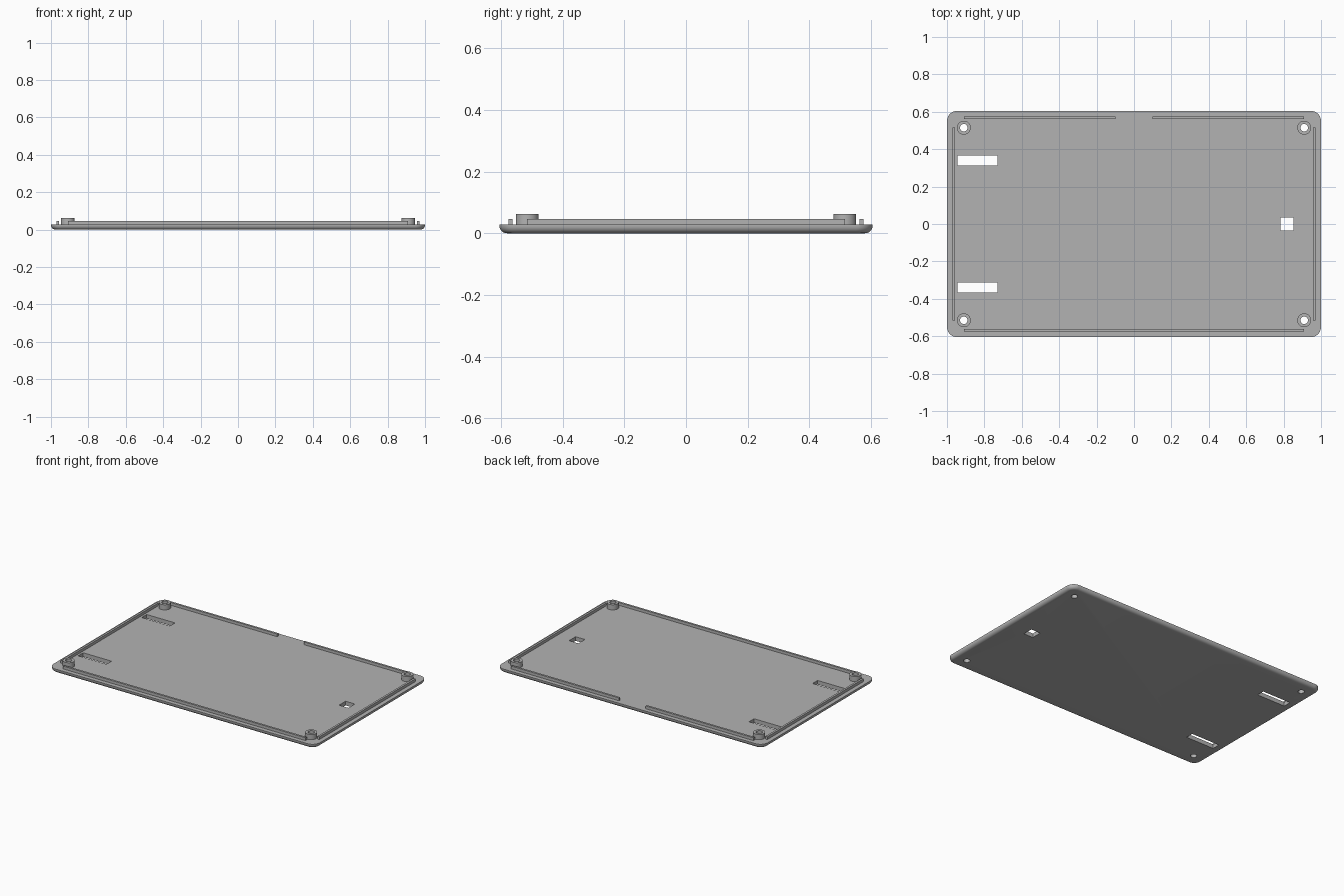
import bpy
import bmesh
from math import sin, cos, pi

if "Cube" in bpy.data.objects:
    bpy.data.objects.remove(bpy.data.objects["Cube"])

HALF_X, HALF_Y = 1.0, 0.605
PLATE_TOP, RIDGE_TOP, BOSS_TOP = 0.028, 0.047, 0.063
CORNER, FILLET = 0.055, 0.024
BOSS_X, BOSS_Y = 0.91, 0.515

grey = bpy.data.materials.new("light grey")
grey.use_nodes = True
colour = (0.45, 0.45, 0.45, 1)
grey.diffuse_color = colour
grey.node_tree.nodes["Principled BSDF"].inputs["Base Color"].default_value = colour


def finish(name, bm):
    bmesh.ops.recalc_face_normals(bm, faces=bm.faces)
    mesh = bpy.data.meshes.new(name)
    bm.to_mesh(mesh)
    bm.free()
    mesh.materials.append(grey)
    obj = bpy.data.objects.new(name, mesh)
    bpy.context.collection.objects.link(obj)
    return obj


def loft(name, rings):
    """Closed solid through rings with equal point counts."""
    bm = bmesh.new()
    loops = [[bm.verts.new(p) for p in ring] for ring in rings]
    n = len(loops[0])
    for low, high in zip(loops, loops[1:]):
        for i in range(n):
            j = (i + 1) % n
            bm.faces.new((low[i], low[j], high[j], high[i]))
    bm.faces.new(loops[0][::-1])
    bm.faces.new(loops[-1])
    return finish(name, bm)


def rounded_rect(inset, z, steps=10):
    r = CORNER - inset
    points = []
    for quarter, (sx, sy) in enumerate([(1, 1), (-1, 1), (-1, -1), (1, -1)]):
        for k in range(steps + 1):
            a = (quarter + k / steps) * pi / 2
            points.append((sx * (HALF_X - CORNER) + r * cos(a),
                           sy * (HALF_Y - CORNER) + r * sin(a), z))
    return points


def box(name, x0, x1, y0, y1, z0, z1):
    outline = [(x0, y0), (x1, y0), (x1, y1), (x0, y1)]
    return loft(name, [[(x, y, z) for x, y in outline] for z in (z0, z1)])


def cylinder(name, x, y, r, z0, z1, n=40):
    return loft(name, [[(x + r * cos(2 * pi * i / n), y + r * sin(2 * pi * i / n), z)
                        for i in range(n)] for z in (z0, z1)])


def cut(target, cutter):
    mod = target.modifiers.new("cut", "BOOLEAN")
    mod.operation = "DIFFERENCE"
    mod.solver = "EXACT"
    mod.object = cutter
    cutter.hide_render = True
    cutter.hide_set(True)
    cutter.display_type = "WIRE"


# Base plate with rounded corners and a rounded lower edge
arcs = [k * pi / 12 for k in range(7)]
rings = [rounded_rect(FILLET * (1 - sin(a)), FILLET * (1 - cos(a))) for a in arcs]
plate = loft("base_plate", rings + [rounded_rect(0, PLATE_TOP)])
smooth_parts = [plate]

# Slots on the right and a small square opening on the left
for name, y in (("front", -0.34), ("back", 0.34)):
    cut(plate, box(name + "_slot_cutter", -0.943, -0.73, y - 0.027, y + 0.027, -0.1, 0.1))
cut(plate, box("square_hole_cutter", 0.783, 0.853, -0.035, 0.035, -0.1, 0.1))

# Screw bosses with through holes
for side, sx in (("left", 1), ("right", -1)):
    for end, sy in (("front", -1), ("back", 1)):
        name = f"{end}_{side}_boss"
        x, y = sx * BOSS_X, sy * BOSS_Y
        boss = cylinder(name, x, y, 0.037, PLATE_TOP - 0.004, BOSS_TOP)
        hole = cylinder(name + "_hole_cutter", x, y, 0.02, -0.1, 0.1)
        cut(boss, hole)
        cut(plate, hole)
        smooth_parts.append(boss)

# Locating ridges around the rim, with a gap in the middle of the back
W = 0.007
Z = (PLATE_TOP - 0.004, RIDGE_TOP)
box("front_ridge", -BOSS_X, BOSS_X, -0.569 - W, -0.569 + W, *Z)
for side, s in (("left", 1), ("right", -1)):
    xs = sorted((s * 0.1, s * BOSS_X))
    box(f"back_{side}_ridge", *xs, 0.569 - W, 0.569 + W, *Z)
    box(f"{side}_ridge", s * 0.964 - W, s * 0.964 + W, -BOSS_Y, BOSS_Y, *Z)

# Smooth shading on the rounded parts
bpy.ops.object.select_all(action="DESELECT")
for part in smooth_parts:
    part.select_set(True)
bpy.context.view_layer.objects.active = plate
bpy.ops.object.shade_smooth_by_angle(angle=pi / 6)
